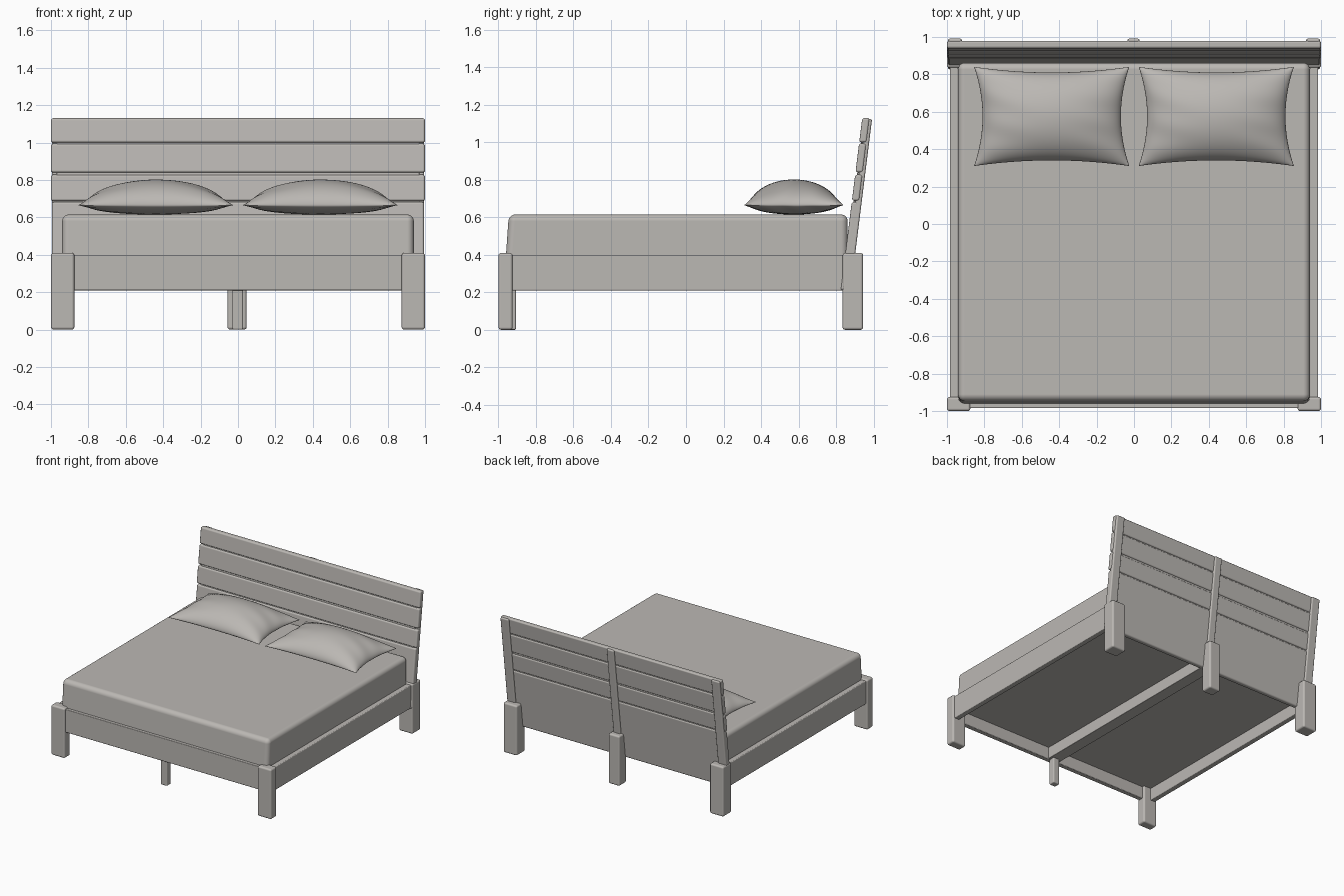
import bpy
import bmesh
from math import sin, pi

cube = bpy.data.objects.get("Cube")
if cube:
    bpy.data.objects.remove(cube, do_unlink=True)

# One warm grey for the whole bed
COLOUR = (0.5, 0.48, 0.455, 1.0)
grey = bpy.data.materials.new("warm grey")
grey.use_nodes = True
grey.diffuse_color = COLOUR
shader = grey.node_tree.nodes["Principled BSDF"]
shader.inputs["Base Color"].default_value = COLOUR
shader.inputs["Roughness"].default_value = 0.8

SLOPE = 0.125     # backward lean of the headboard
LEAN_FROM = 0.41  # height where the lean is measured from


def finish(name, bm):
    mesh = bpy.data.meshes.new(name)
    bmesh.ops.recalc_face_normals(bm, faces=bm.faces)
    for face in bm.faces:
        face.smooth = True
    bm.to_mesh(mesh)
    bm.free()
    mesh.materials.append(grey)
    obj = bpy.data.objects.new(name, mesh)
    bpy.context.collection.objects.link(obj)
    return obj


def box(name, xs, ys, zs, bevel=0.01, slope=0.0, segments=3):
    """Rounded box between the given limits, optionally leaning back."""
    bm = bmesh.new()
    bmesh.ops.create_cube(bm, size=1)
    for v in bm.verts:
        x, y, z = ((lim[0] + lim[1]) / 2 + c * (lim[1] - lim[0])
                   for lim, c in zip((xs, ys, zs), v.co))
        v.co = (x, y + slope * (z - LEAN_FROM), z)
    obj = finish(name, bm)
    mod = obj.modifiers.new("rounded edges", "BEVEL")
    mod.width = bevel
    mod.segments = segments
    mod.harden_normals = True
    return obj


def pillow(name, cx, cy, n=40):
    """Stuffed cushion with pinched corners and a seam round its middle."""
    bm = bmesh.new()
    seam, up, down = 0.665, 0.137, 0.05
    sheets = []
    for height in (up, -down):
        rows = []
        for j in range(n + 1):
            v = sin(pi / 2 * (2 * j / n - 1))
            row = []
            for i in range(n + 1):
                u = sin(pi / 2 * (2 * i / n - 1))
                x = cx + u * (0.415 - 0.045 * (1 - v * v))
                y = cy + v * (0.265 - 0.03 * (1 - u * u))
                puff = max(0, (1 - u * u) * (1 - v * v)) ** 0.55
                # Soft creases fanning in from the ends
                crease = 0.006 * sin(11 * v + 4 * u) * u * u * puff
                row.append(bm.verts.new((x, y, seam + height * puff + crease)))
            rows.append(row)
        for j in range(n):
            for i in range(n):
                bm.faces.new((rows[j][i], rows[j][i + 1],
                              rows[j + 1][i + 1], rows[j + 1][i]))
        sheets.append(rows)
    bmesh.ops.remove_doubles(bm, verts=bm.verts, dist=0.0001)
    return finish(name, bm)


# Corner legs, side rails, headboard posts and pillows, mirrored left and right
for side, s in (("left", 1), ("right", -1)):
    def span(a, b):
        return tuple(sorted((s * a, s * b)))

    box(f"{side}_front_leg", span(0.875, 1.0), (-1.0, -0.925), (0, 0.41), 0.014)
    box(f"{side}_back_leg", span(0.875, 1.0), (0.835, 0.945), (0, 0.41), 0.014)
    box(f"{side}_side_rail", span(0.94, 0.985), (-0.95, 0.86), (0.21, 0.4), 0.006)
    box(f"{side}_headboard_post", span(0.92, 0.995), (0.87, 0.903),
        (0.3, 1.125), 0.01, SLOPE)
    pillow(f"{side}_pillow", s * 0.44, 0.575)

# Rails, centre beam and base panel
box("front_rail", (-0.9, 0.9), (-0.985, -0.945), (0.21, 0.4), 0.006)
box("centre_beam", (-0.055, 0.045), (-0.95, 0.86), (0.215, 0.32), 0.005)
box("base_panel", (-0.945, 0.945), (-0.95, 0.85), (0.31, 0.34), 0.003)

# Centre supports
box("front_centre_leg", (-0.03, 0.027), (-0.96, -0.907), (0, 0.22), 0.008)
box("back_centre_leg", (-0.056, 0.046), (0.85, 0.945), (0, 0.41), 0.014)
box("centre_headboard_post", (-0.035, 0.03), (0.87, 0.903),
    (0.3, 1.125), 0.01, SLOPE)

# Headboard planks with narrow gaps, resting on a thin backing strip
PLANKS = ((0.21, 0.682), (0.688, 0.828), (0.84, 0.994), (1.0, 1.13))
for i, zs in enumerate(PLANKS):
    half = 0.995 if i == 0 else 1.0
    box(f"headboard_plank_{i + 1}", (-half, half), (0.85, 0.89), zs, 0.012, SLOPE)
box("headboard_backing", (-0.97, 0.97), (0.86, 0.882), (0.3, 1.1), 0.003, SLOPE)

# Mattress, flaring slightly towards the foot at its base
mattress = box("mattress", (-0.94, 0.94), (-0.965, 0.862), (0.33, 0.615),
               0.035, segments=6)
for v in mattress.data.vertices:
    if v.co.z > 0.5 and v.co.y < 0:
        v.co.y += 0.02
